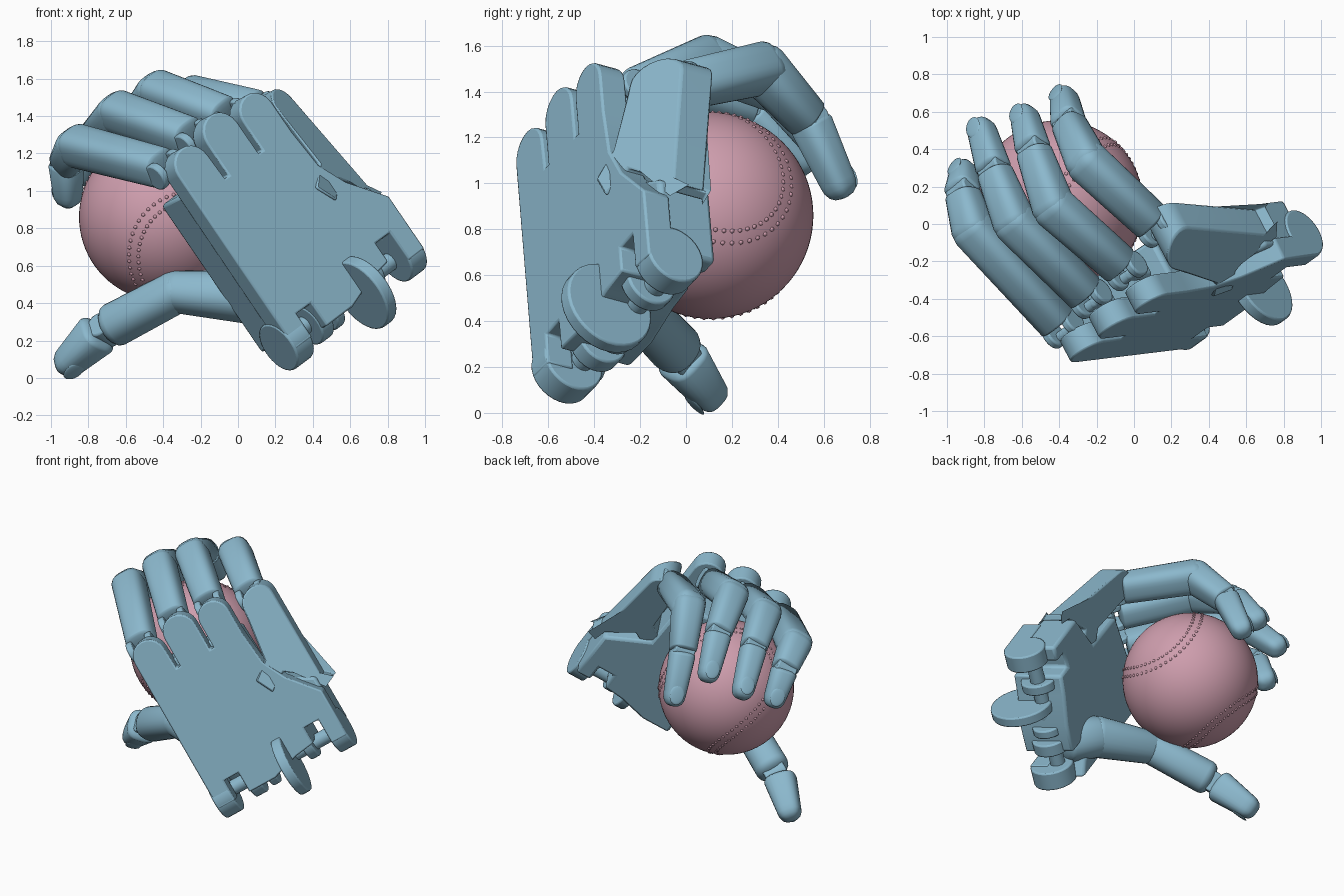
import bpy, bmesh, math
from mathutils import Vector, Matrix

if "Cube" in bpy.data.objects:
    bpy.data.objects.remove(bpy.data.objects["Cube"])


def material(name, rgb):
    m = bpy.data.materials.new(name)
    m.use_nodes = True
    m.diffuse_color = (*rgb, 1)
    m.node_tree.nodes["Principled BSDF"].inputs["Base Color"].default_value = (*rgb, 1)
    return m


BLUE = material("steel blue", (0.26, 0.48, 0.61))
PINK = material("dusty pink", (0.62, 0.34, 0.42))

# Palm frame: V across the hand, U toward the fingers, N out of its back
U = Vector((-0.56, -0.07, 0.82)).normalized()
V = Vector((0.69, 0.50, 0.52))
V = (V - U * V.dot(U)).normalized()
N = V.cross(U)
PALM = Matrix((V, U, N)).transposed()
BALL = Vector((-0.40, 0.105, 0.86))


def local(v, u, n):
    return PALM @ Vector((v, u, n))


def finish(name, bm, mat=BLUE, bevel=0, angle=35):
    bmesh.ops.recalc_face_normals(bm, faces=bm.faces[:])
    me = bpy.data.meshes.new(name)
    bm.to_mesh(me)
    bm.free()
    me.materials.append(mat)
    ob = bpy.data.objects.new(name, me)
    bpy.context.collection.objects.link(ob)
    if bevel:
        mod = ob.modifiers.new("soft edges", "BEVEL")
        mod.width, mod.segments, mod.limit_method = bevel, 2, "ANGLE"
    bpy.ops.object.select_all(action="DESELECT")
    ob.select_set(True)
    bpy.context.view_layer.objects.active = ob
    bpy.ops.object.shade_smooth_by_angle(angle=math.radians(angle))
    return ob


def lobe(v0, v1, tip):
    """Half-round end of a strip, running from v0 to v1."""
    c, r = (v0 + v1) / 2, abs(v1 - v0) / 2
    s = 1 if v1 < v0 else -1
    return [(c + s * r * math.cos(a), tip - r + r * math.sin(a))
            for a in [math.pi * k / 10 for k in range(11)]]


def prism(name, outline, bottom, top, bevel=0.01):
    """Outline in the palm plane, raised from bottom(v, u) to top(v, u)."""
    bm = bmesh.new()
    low = [bm.verts.new(local(v, u, bottom(v, u))) for v, u in outline]
    high = [bm.verts.new(local(v, u, top(v, u))) for v, u in outline]
    bm.faces.new(low)
    bm.faces.new(high)
    for i in range(len(low)):
        j = (i + 1) % len(low)
        bm.faces.new((low[i], low[j], high[j], high[i]))
    return finish(name, bm, bevel=bevel)


def disc(name, centre, axis, r, depth, bevel=0.01):
    bm = bmesh.new()
    rot = Vector(axis).to_track_quat("Z", "Y").to_matrix().to_4x4()
    bmesh.ops.create_cone(bm, cap_ends=True, segments=32, radius1=r, radius2=r,
                          depth=depth, matrix=Matrix.Translation(centre) @ rot)
    return finish(name, bm, bevel=bevel)


def segment(name, p0, p1, r0, r1, d0, d1, lateral, power=3.0):
    """Squarish tapered limb with domed ends of length d0 and d1."""
    axis = (p1 - p0).normalized()
    side = (lateral - axis * lateral.dot(axis)).normalized()
    back = axis.cross(side)
    domes = [math.radians(a) for a in (84, 66, 45, 22, 0)]
    rings = [(p0 - axis * d0 * math.sin(a), r0 * math.cos(a) ** 0.7) for a in domes]
    rings += [(p1 + axis * d1 * math.sin(a), r1 * math.cos(a) ** 0.7) for a in reversed(domes)]
    bm, loops, count = bmesh.new(), [], 28
    for c, r in rings:
        loop = []
        for k in range(count):
            a = math.tau * k / count
            x, y = math.cos(a), math.sin(a)
            s = r / (abs(x) ** power + abs(y) ** power) ** (1 / power)
            loop.append(bm.verts.new(c + side * x * s + back * y * s))
        loops.append(loop)
    for a, b in zip(loops, loops[1:]):
        for k in range(count):
            j = (k + 1) % count
            bm.faces.new((a[k], a[j], b[j], b[k]))
    bm.faces.new(loops[0])
    bm.faces.new(loops[-1])
    return finish(name, bm, angle=45)


def nail(name, p0, p1, r, lateral):
    """Thin rounded plate on the outer side of a fingertip."""
    axis = (p1 - p0).normalized()
    side = (lateral - axis * lateral.dot(axis)).normalized()
    out = side.cross(axis)
    if out.dot(p1 - BALL) < 0:
        side, out = -side, -out
    m = Matrix((side, axis, out)).transposed().to_4x4()
    m.translation = p1 + out * r
    bm = bmesh.new()
    bmesh.ops.create_uvsphere(bm, u_segments=24, v_segments=10, radius=1,
                              matrix=m @ Matrix.Diagonal((0.05, 0.065, 0.009, 1)))
    finish(name, bm)


# Back plate with three knuckle lobes, and the thicker body beneath it
wrist = [(0.09, 0.0), (0.09, 0.15), (0.20, 0.15), (0.20, 0.0), (0.40, 0.0),
         (0.60, 0.06), (0.74, 0.08), (0.74, 0.20), (0.85, 0.20), (0.85, 0.02), (0.97, 0.02)]
plate = [(-0.04, 0.0)] + wrist + [(0.97, 0.36), (0.80, 0.56), (0.72, 0.72), (0.70, 0.95)]
for v1, v0, tip in ((0.70, 0.485, 1.25), (0.455, 0.225, 1.28), (0.19, -0.035, 1.23)):
    plate += lobe(v1, v0, tip)
    if v0 > 0:
        plate += [(v0, 0.96), (v0 - 0.03, 0.96)]
prism("palm_back_plate", plate, lambda v, u: 0.62, lambda v, u: 0.75)
body = [(-0.03, 0.06)] + wrist[1:-2] + [(0.85, 0.08), (0.96, 0.08), (0.96, 0.45), (0.68, 0.60),
        (0.67, 0.98), (0.35, 1.02), (-0.03, 1.02)]
prism("palm_body", body, lambda v, u: 0.40, lambda v, u: 0.66, 0.02)

# Outer hand block, widening toward the wrist and tilted away at its edge
edge = [(0.99, 0.37), (1.035, 0.39), (0.80, 0.59), (0.68, 0.51), (0.62, 0.63), (0.735, 0.72),
        (0.76, 1.0)]
edge += lobe(0.965, 0.765, 1.17)[::-1]
prism("outer_palm_block", edge, lambda v, u: 0.52 - 0.17 * u,
      lambda v, u: min(0.765, 1.426 - 0.195 * u - 0.747 * v))

# Wrist hinge tabs
for i, (v, u, n, r, w) in enumerate(((0.02, 0.05, 0.61, 0.145, 0.13), (0.24, 0.05, 0.58, 0.12, 0.09),
                                     (0.36, 0.04, 0.57, 0.10, 0.06), (0.53, 0.02, 0.71, 0.21, 0.07),
                                     (0.68, 0.09, 0.58, 0.12, 0.07), (0.91, 0.06, 0.61, 0.14, 0.12))):
    disc("wrist_tab_%d" % (i + 1), local(v, u, n), V, r, w)
disc("wrist_pin", local(0.46, 0.06, 0.57), V, 0.05, 0.86)

# Fingers: knuckle, middle joint, end joint, tip
FINGERS = {
    "index": ((-0.36, -0.58, 1.11), (-0.86, -0.03, 1.24), (-0.918, 0.17, 1.15), (-0.91, 0.265, 0.99)),
    "middle": ((-0.21, -0.42, 1.27), (-0.64, 0.01, 1.42), (-0.75, 0.29, 1.31), (-0.81, 0.49, 1.11)),
    "ring": ((-0.02, -0.27, 1.38), (-0.43, 0.09, 1.53), (-0.54, 0.40, 1.40), (-0.58, 0.56, 1.20)),
    "little": ((0.15, -0.04, 1.42), (-0.25, 0.33, 1.50), (-0.35, 0.54, 1.27), (-0.37, 0.66, 1.01)),
}
for finger, points in FINGERS.items():
    knuckle, mid, end, tip = map(Vector, points)
    run = (mid - knuckle).normalized()
    bend = (end - mid).normalized()
    last = (tip - end).normalized()
    segment(finger + "_proximal", knuckle + run * 0.08, mid, 0.10, 0.108, 0.02, 0.075, V)
    segment(finger + "_middle", mid, end - bend * 0.02, 0.106, 0.088, 0.075, 0.02, V)
    segment(finger + "_tip", end + last * 0.02, tip, 0.086, 0.072, 0.03, 0.08, V)
    nail(finger + "_nail", end, tip, 0.072, V)
    disc(finger + "_end_pin", end, V, 0.06, 0.14)
    # forked knuckle: two cheeks on the finger and a centre tab on the palm
    for k, s in enumerate((-1, 1)):
        c = knuckle + V * s * 0.072 + run * 0.03
        disc(finger + "_cheek_%d" % (k + 1), c, V, 0.075, 0.045)
    disc(finger + "_knuckle_pin", knuckle, V, 0.03, 0.15, 0.004)
    segment(finger + "_knuckle_tab", knuckle - U * 0.14, knuckle, 0.035, 0.03, 0.0, 0.03, V)

# Thumb
path = [Vector(p) for p in ((0.24, -0.38, 0.38), (0.08, -0.30, 0.43), (-0.33, -0.215, 0.46),
                            (-0.66, -0.05, 0.285), (-0.76, -0.01, 0.225), (-0.895, 0.09, 0.095))]
lateral = (path[3] - path[2]).cross(path[3] - BALL).normalized()
segment("thumb_root", path[0], path[1], 0.15, 0.14, 0.06, 0.06, lateral, 2.3)
segment("thumb_metacarpal", path[1], path[2], 0.14, 0.11, 0.08, 0.08, lateral, 2.3)
segment("thumb_proximal", path[2], path[3], 0.11, 0.115, 0.08, 0.06, lateral, 2.3)
disc("thumb_pin", (path[3] + path[4]) / 2, lateral, 0.07, 0.15)
segment("thumb_tip", path[4], path[5], 0.108, 0.082, 0.04, 0.085, lateral)
nail("thumb_nail", path[4], path[5], 0.082, lateral)

# Ball
bm = bmesh.new()
bmesh.ops.create_uvsphere(bm, u_segments=64, v_segments=40, radius=0.45,
                          matrix=Matrix.Translation(BALL))
finish("ball", bm, PINK)

# Raised stitches on both sides of the seam
ay = Vector((0.8, 0.0, 0.6)).normalized()
az = Vector((0.2, 0.7, -0.7))
az = (az - ay * az.dot(ay)).normalized()
turn = Matrix((ay.cross(az), ay, az)).transposed()


def seam(t):
    return turn @ Vector((0.8 * math.sin(t) + 0.2 * math.sin(3 * t),
                          0.8 * math.cos(t) - 0.2 * math.cos(3 * t), 0.8 * math.cos(2 * t)))


bm = bmesh.new()
for i in range(108):
    t = math.tau * i / 108
    p = seam(t)
    across = p.cross(seam(t + 0.01) - p).normalized()
    for s in (-1, 1):
        spot = BALL + (p + across * s * 0.06).normalized() * 0.446
        bmesh.ops.create_icosphere(bm, subdivisions=1, radius=0.012,
                                   matrix=Matrix.Translation(spot))
finish("ball_stitches", bm, PINK, angle=80)
